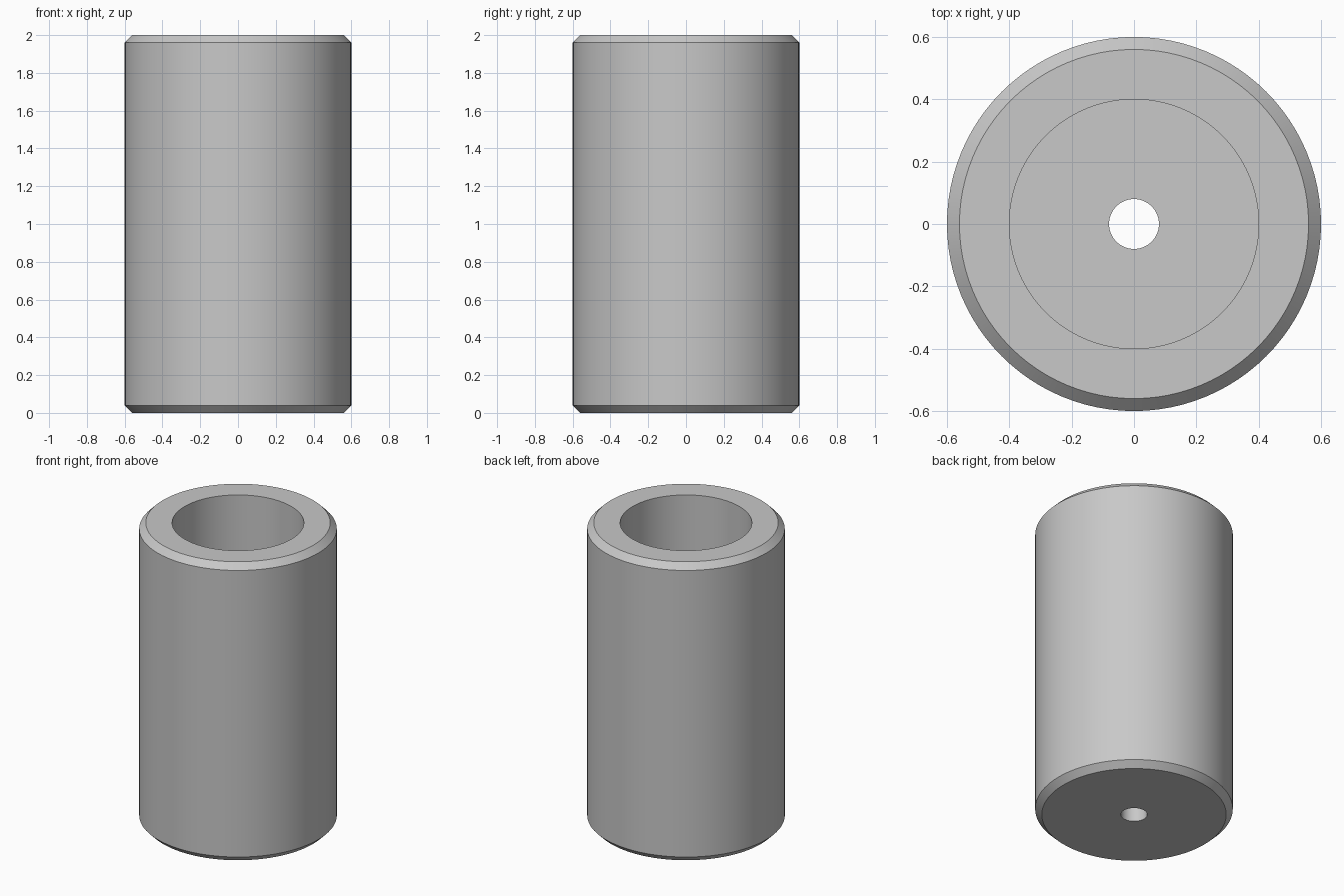
import bpy
import bmesh
import math

cube = bpy.data.objects.get("Cube")
if cube:
    bpy.data.objects.remove(cube, do_unlink=True)

# Plain grey metal
grey = bpy.data.materials.new("grey metal")
grey.use_nodes = True
colour = (0.58, 0.58, 0.58, 1.0)
grey.diffuse_color = colour
grey.node_tree.nodes["Principled BSDF"].inputs["Base Color"].default_value = colour

# Main dimensions
HEIGHT, OUTER, BORE, DRAIN = 2.0, 0.6, 0.4, 0.08
CHAMFER, FLOOR = 0.04, 0.2
SIDES = 96

# Closed half section as (radius, height): outside, bore, floor and small hole
section = [
    (DRAIN, 0), (OUTER - CHAMFER, 0), (OUTER, CHAMFER),
    (OUTER, HEIGHT - CHAMFER), (OUTER - CHAMFER, HEIGHT),
    (BORE, HEIGHT), (BORE, FLOOR), (DRAIN, FLOOR),
]

# Sleeve body: the section turned around the z axis
bm = bmesh.new()
rings = []
for i in range(SIDES):
    a = math.tau * i / SIDES
    rings.append([bm.verts.new((r * math.cos(a), r * math.sin(a), z)) for r, z in section])
for i, ring in enumerate(rings):
    following = rings[(i + 1) % SIDES]
    for j in range(len(section)):
        k = (j + 1) % len(section)
        bm.faces.new((ring[j], following[j], following[k], ring[k]))
bmesh.ops.recalc_face_normals(bm, faces=bm.faces)
mesh = bpy.data.meshes.new("hollow_cylinder")
bm.to_mesh(mesh)
bm.free()
mesh.materials.append(grey)

body = bpy.data.objects.new("hollow_cylinder", mesh)
bpy.context.collection.objects.link(body)
bpy.ops.object.select_all(action="DESELECT")
body.select_set(True)
bpy.context.view_layer.objects.active = body
bpy.ops.object.shade_smooth_by_angle(angle=math.radians(30))
